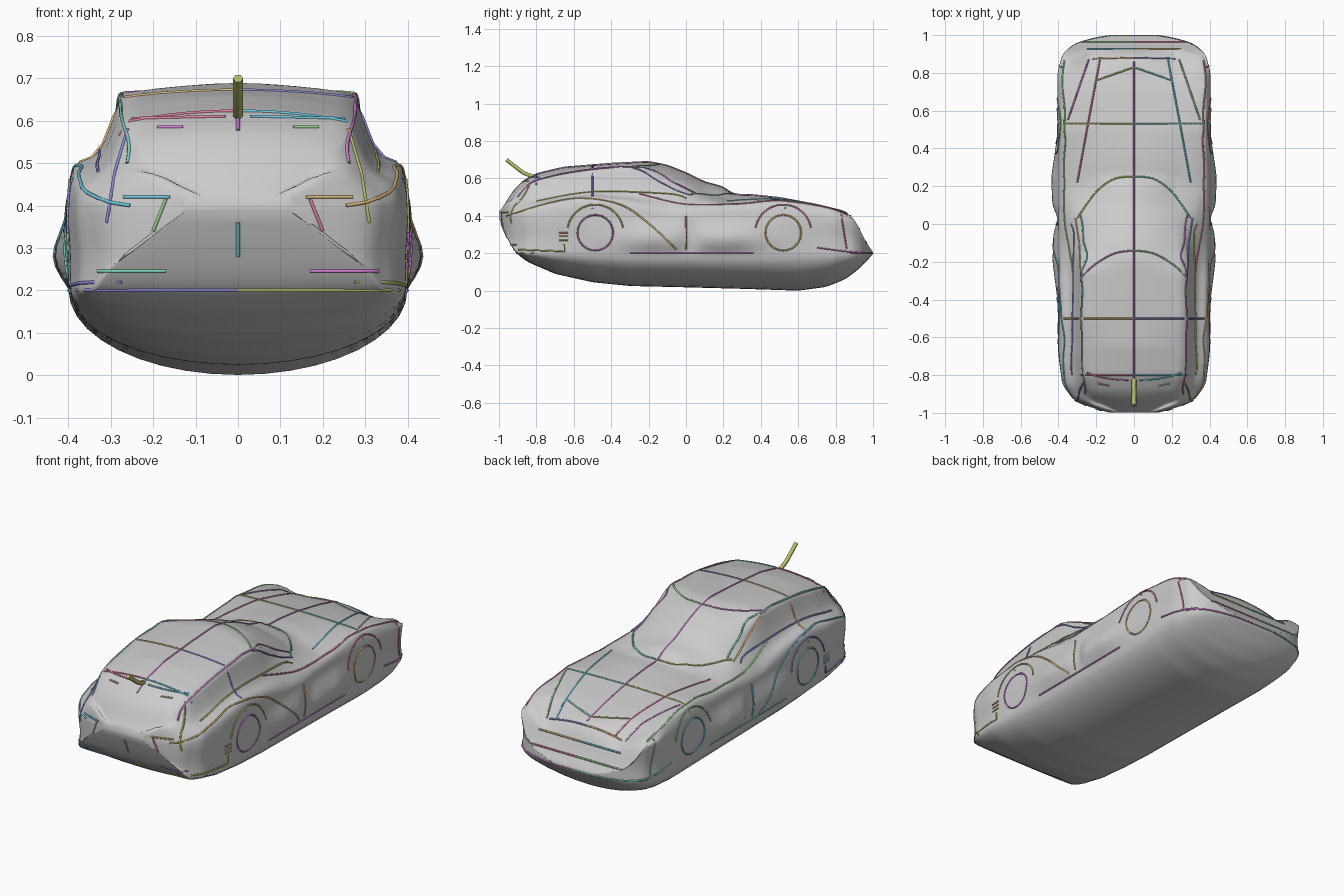
import bpy, bmesh, math
from mathutils import Vector
from mathutils.bvhtree import BVHTree

if "Cube" in bpy.data.objects:
    bpy.data.objects.remove(bpy.data.objects["Cube"])

# body channels: (y, value) keys along the car
TOP = [(-1, .42), (-.97, .46), (-.93, .53), (-.88, .58), (-.8, .625), (-.65, .66), (-.4, .68), (-.2, .69),
       (-.1, .67), (0, .63), (.1, .58), (.2, .555), (.23, .53), (.25, .515), (.35, .513), (.5, .497),
       (.7, .46), (.86, .42), (.91, .37), (.95, .28), (1, .205)]
BOTTOM = [(-1, .39), (-.97, .31), (-.92, .21), (-.85, .155), (-.7, .09), (-.5, .045), (-.3, .025), (0, .018),
          (.3, .01), (.6, 0), (.75, .02), (.85, .06), (.93, .12), (1, .195)]
WIDTH = [(-1, .12), (-.98, .2), (-.94, .31), (-.85, .375), (-.7, .395), (.8, .4), (.9, .375), (.95, .32),
         (.98, .24), (1, .1)]
FLANK = [(-1, .39), (-.7, .4), (-.4, .41), (-.2, .435), (-.05, .43), (.03, .405), (.1, .435), (.25, .44),
         (.45, .41), (.7, .4), (1, .39)]
BELT_Z = [(-1, .4), (-.75, .46), (-.5, .49), (-.3, .47), (-.1, .43), (.1, .44), (.5, .455), (.75, .43), (1, .35)]
SILL_X = [(-1, .33), (0, .33), (.2, .34), (.5, .36), (1, .36)]
SILL_Z = [(-1, .47), (-.75, .5), (-.5, .53), (0, .5), (.2, .47), (.5, .485), (.75, .455), (.9, .4), (1, .3)]
ROOF_X = [(-1, .26), (-.8, .28), (-.2, .28), (.05, .25), (.2, .2), (.3, .25), (1, .25)]
ROOF_Z = [(-1, .42), (-.95, .46), (-.9, .535), (-.8, .6), (-.5, .655), (-.25, .665), (-.05, .58), (.1, .52),
          (.25, .49), (.5, .492), (.75, .455), (1, .28)]


def lerp(keys, y):
    y = max(keys[0][0], min(keys[-1][0], y))
    for (a, p), (b, q) in zip(keys, keys[1:]):
        if y <= b:
            return p + (q - p) * (y - a) / (b - a)


def at(keys, y, r=.02):
    r = min(r, 1 - abs(y))
    return (lerp(keys, y - r) + 2 * lerp(keys, y) + lerp(keys, y + r)) / 4


def catmull(pts, n):
    p = [pts[0]] + pts + [pts[-1]]
    out = []
    for i in range(1, len(p) - 2):
        a, b, c, d = p[i - 1:i + 3]
        for k in range(n):
            t = k / n
            out.append(.5 * (2 * b + (c - a) * t + (2 * a - 5 * b + 4 * c - d) * t * t
                             + (3 * b - a - 3 * c + d) * t ** 3))
    return out + [pts[-1]]


def half_section(y):
    zt, zb = at(TOP, y), at(BOTTOM, y)
    s = at(WIDTH, y) / .4
    sill = max(.2, zb + .005)
    belly = [Vector((.4 * math.sin(t * math.pi / 20), sill - (sill - zb) * math.cos(t * math.pi / 20)))
             for t in range(10)]
    side = [(.4, sill), (at(FLANK, y), .28), (.405, .38), (.392, at(BELT_Z, y)),
            (at(SILL_X, y), at(SILL_Z, y)), (at(ROOF_X, y), at(ROOF_Z, y))]
    side = catmull([Vector(p) for p in side], 4)
    wr, zr = side[-1]
    crown = [Vector((wr * u / 6, zr + (zt - zr) * (1 - (u / 6) ** 2))) for u in range(5, -1, -1)]
    return [(p.x * s, max(zb, min(zt, p.y))) for p in belly + side + crown]


# car body shell
bm = bmesh.new()
rings = []
N = 130
for i in range(N + 1):
    u = 2 * i / N - 1
    y = .997 * (.6 * u + .4 * math.sin(u * math.pi / 2))
    h = half_section(y)
    loop = h + [(-x, z) for x, z in h[-2:0:-1]]
    rings.append([bm.verts.new((x, y, z)) for x, z in loop])
for a, b in zip(rings, rings[1:]):
    for j in range(len(a)):
        k = (j + 1) % len(a)
        bm.faces.new((a[j], a[k], b[k], b[j]))
bm.faces.new(rings[0])
bm.faces.new(rings[-1])
bmesh.ops.recalc_face_normals(bm, faces=bm.faces)
tree = BVHTree.FromBMesh(bm)
mesh = bpy.data.meshes.new("car_body")
bm.to_mesh(mesh)
bm.free()
body = bpy.data.objects.new("car_body", mesh)
bpy.context.collection.objects.link(body)
for p in mesh.polygons:
    p.use_smooth = True

# stroke colours
COLOURS = [(.6, .2, .6), (.2, .6, .5), (.5, .5, .15), (.25, .25, .65), (.75, .5, .2), (.15, .55, .7),
           (.7, .2, .35), (.3, .6, .25)]
mats = []
for i, c in enumerate(COLOURS):
    m = bpy.data.materials.new("stroke_%d" % i)
    m.diffuse_color = (*c, 1)
    m.use_nodes = True
    m.node_tree.nodes["Principled BSDF"].inputs["Base Color"].default_value = m.diffuse_color
    mats.append(m)
count = 0


def tube(name, pts, r=.0045):
    global count
    cu = bpy.data.curves.new(name, 'CURVE')
    cu.dimensions = '3D'
    cu.bevel_depth = r
    cu.bevel_resolution = 1
    cu.use_fill_caps = True
    sp = cu.splines.new('POLY')
    sp.points.add(len(pts) - 1)
    for q, p in zip(sp.points, pts):
        q.co = (*p, 1)
    cu.materials.append(mats[count % len(mats)])
    count += 1
    bpy.context.collection.objects.link(bpy.data.objects.new(name, cu))


def stroke(name, pts, view, mirror=True, smooth=False):
    """Drop a flat line onto the body; view is the side it is drawn from."""
    v = [Vector(p) for p in pts]
    if smooth:
        v = catmull(v, 6)
    fine = []
    for a, b in zip(v, v[1:]):
        n = max(1, int((b - a).length / .025))
        fine += [a.lerp(b, k / n) for k in range(n)]
    fine.append(v[-1])
    for s in ((1, -1) if mirror else (1,)):
        out = []
        for a, b in fine:
            o, d = {'side': ((2 * s, a, b), (-s, 0, 0)), 'top': ((a * s, b, 2), (0, 0, -1)),
                    'tail': ((a * s, -2, b), (0, 1, 0)), 'nose': ((a * s, 2, b), (0, -1, 0))}[view]
            hit = tree.ray_cast(Vector(o), Vector(d))[0]
            if hit:
                out.append(hit)
        if len(out) > 1:
            tube(name, out)


def arc(y, z, r, a0, a1):
    return [(y + r * math.cos(math.radians(a0 + (a1 - a0) * k / 32)),
             z + r * math.sin(math.radians(a0 + (a1 - a0) * k / 32))) for k in range(33)]


# wheels and arches
for label, y in (("rear", -.485), ("front", .52)):
    stroke(label + "_wheel_rim", arc(y, .31, .095, 0, 360), 'side')
    stroke(label + "_wheel_arch", arc(y, .31, .15, 10, 170), 'side')

# side lines
stroke("roof_edge", [(-.9, .5), (-.8, .59), (-.5, .65), (-.22, .655), (-.05, .57), (.05, .52)], 'side', smooth=True)
stroke("window_base", [(-.8, .48), (-.5, .53), (-.1, .52), (0, .495)], 'side', smooth=True)
stroke("rear_fender_crease", [(-.96, .4), (-.75, .465), (-.55, .495), (-.35, .46), (-.2, .36), (-.05, .22)],
       'side', smooth=True)
stroke("waist_line", [(-.25, .52), (-.05, .47), (.1, .46), (.3, .465), (.5, .48), (.75, .445), (.9, .39)],
       'side', smooth=True)
stroke("door_sill", [(-.3, .2), (.36, .2)], 'side')
stroke("rear_skirt", [(-.92, .22), (-.65, .21), (-.65, .25)], 'side')
stroke("door_gap", [(0, .4), (0, .22)], 'side')
stroke("front_corner", [(.83, .41), (.86, .22)], 'side')
stroke("front_lip", [(.7, .23), (.85, .21), (.97, .2)], 'side')
for z in (.27, .29, .31):
    stroke("side_vent", [(-.68, z), (-.63, z)], 'side')

# lines over roof and bonnet
stroke("centre_line", [(0, -.88), (0, .86)], 'top', False)
stroke("bonnet_cross_line", [(0, .53), (.395, .53)], 'top')
stroke("roof_cross_line", [(0, -.5), (.398, -.5)], 'top')
stroke("roof_back_edge", [(0, -.8), (.28, -.8)], 'top')
stroke("windscreen_top", [(0, -.14), (.1, -.155), (.2, -.21), (.28, -.28)], 'top', smooth=True)
stroke("windscreen_base", [(0, .25), (.1, .24), (.2, .17), (.3, .03)], 'top', smooth=True)
stroke("windscreen_pillar", [(.28, -.28), (.29, -.1), (.31, .03)], 'top')
stroke("bonnet_crease", [(.3, .22), (.24, .55), (.18, .87)], 'top')
stroke("bonnet_side", [(.35, .55), (.24, .87)], 'top')
stroke("bonnet_vee", [(.2, .76), (0, .83)], 'top')
stroke("bonnet_lip", [(0, .88), (.22, .875)], 'top')

# tail lines
stroke("tail_window_top", [(.03, .61), (.25, .605)], 'tail')
stroke("tail_vent", [(.13, .585), (.19, .585)], 'tail')
stroke("tail_centre", [(0, .36), (0, .28)], 'tail', False)
stroke("tail_window_side", [(.26, .58), (.29, .48), (.31, .36)], 'tail')
stroke("tail_light_top", [(.16, .42), (.27, .42)], 'tail')
stroke("tail_light_side", [(.17, .415), (.2, .34)], 'tail')
stroke("tail_bumper", [(.17, .245), (.33, .245)], 'tail')
stroke("tail_lower_edge", [(0, .2), (.38, .2)], 'tail')

# nose lines
stroke("grille_upper", [(0, .33), (.25, .33)], 'nose')
stroke("grille_lower", [(0, .26), (.28, .26)], 'nose')
stroke("nose_lower_edge", [(0, .2), (.38, .2)], 'nose')

# aerial
tube("aerial", [(0, -.82, .61), (0, -.87, .63), (0, -.96, .7)], .012)
